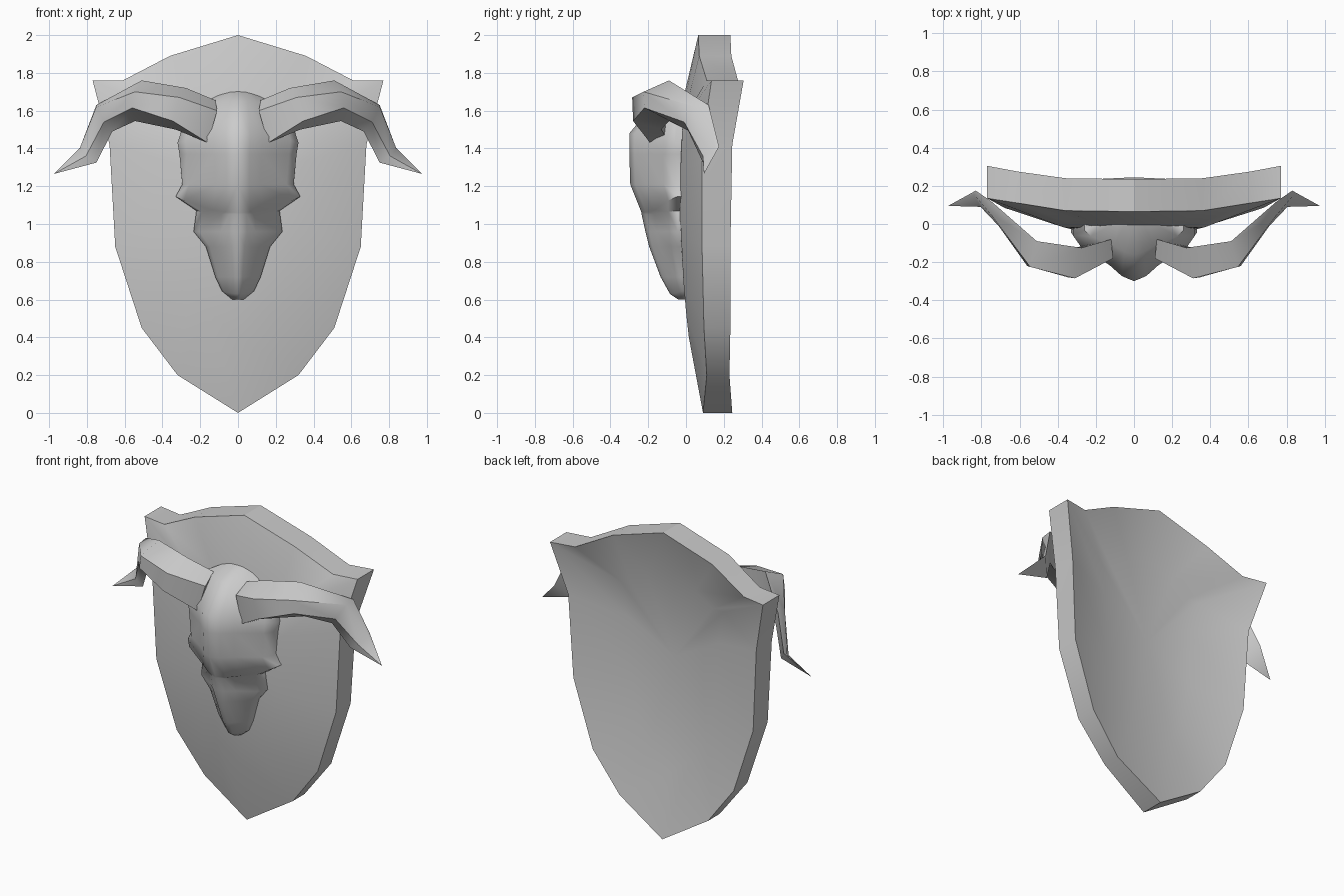
import bpy
import bmesh
import math
from mathutils import Vector

old_cube = bpy.data.objects.get("Cube")
if old_cube:
    bpy.data.objects.remove(old_cube, do_unlink=True)


def make_material(name, colour):
    material = bpy.data.materials.new(name)
    material.use_nodes = True
    material.diffuse_color = colour
    material.node_tree.nodes["Principled BSDF"].inputs["Base Color"].default_value = colour
    return material


grey = make_material("stone grey", (0.6, 0.6, 0.6, 1))


def finish(name, bm, angle, mirrored=False):
    """Turn a bmesh into a shaded object, mirrored across x when asked."""
    bmesh.ops.recalc_face_normals(bm, faces=bm.faces)
    mesh = bpy.data.meshes.new(name)
    bm.to_mesh(mesh)
    bm.free()
    mesh.materials.append(grey)
    obj = bpy.data.objects.new(name, mesh)
    bpy.context.collection.objects.link(obj)
    bpy.ops.object.select_all(action="DESELECT")
    obj.select_set(True)
    bpy.context.view_layer.objects.active = obj
    if mirrored:
        mirror = obj.modifiers.new("mirror", "MIRROR")
        mirror.use_clip = True
        mirror.merge_threshold = 0.001
        bpy.ops.object.modifier_apply(modifier=mirror.name)
    bpy.ops.object.shade_smooth_by_angle(angle=math.radians(angle))


def bridge(bm, first, second, closed=False):
    """Join two equally long rows of vertices with quads."""
    count = len(first)
    for i in range(count if closed else count - 1):
        j = (i + 1) % count
        bm.faces.new((first[i], first[j], second[j], second[i]))


# Shield: outline of the left half from top to bottom, as x, front y, back y, z
half_rim = [(0, .065, .235, 2), (.36, .07, .24, 1.89), (.61, .11, .275, 1.76),
            (.77, .135, .305, 1.76), (.68, .085, .245, 1.42), (.65, .085, .235, .88),
            (.51, .095, .235, .45), (.32, .11, .23, .2), (0, .09, .245, 0)]
rim = half_rim + [(-x, front, back, z) for x, front, back, z in half_rim[-2:0:-1]]
middle_z = 1.15

bm = bmesh.new()
rims = []
for side, centre_y in ((1, -.04), (2, .12)):
    # Each side is a shallow dome: rim, middle ring and centre
    outer = [bm.verts.new((point[0], point[side], point[3])) for point in rim]
    middle = []
    for vert in outer:
        rise = (vert.co.z - middle_z) * .65
        middle.append(bm.verts.new((vert.co.x * .48, centre_y + .01 + .08 * rise ** 2,
                                    middle_z + rise)))
    centre = bm.verts.new((0, centre_y, middle_z))
    bridge(bm, outer, middle, closed=True)
    for i, vert in enumerate(middle):
        bm.faces.new((vert, middle[(i + 1) % len(middle)], centre))
    rims.append(outer)
bridge(bm, *rims, closed=True)
finish("shield", bm, angle=30)

# Head: rows from crown to chin, as height, ridge y, half width, lift at the side
head_rows = [(1.71, .02, .2, -.1), (1.65, -.16, .26, -.04), (1.48, -.3, .32, -.05),
             (1.37, -.3, .31, 0), (1.21, -.295, .295, 0), (1.06, -.235, .33, .085),
             (1.05, -.235, .22, .02), (.96, -.215, .235, 0), (.88, -.195, .17, 0),
             (.72, -.135, .12, 0), (.63, -.085, .085, .015), (.6, -.04, .03, 0)]
# Cross-section: fraction of the width against fraction of the depth
section = [(0, 0), (.2, .09), (.4, .28), (.87, .6), (1, .8), (1, 1)]

bm = bmesh.new()
rows = []
for z, ridge, width, lift in head_rows:
    rows.append([bm.verts.new((width * across, ridge * (1 - depth), z + lift * across ** 2))
                 for across, depth in section])
for upper, lower in zip(rows, rows[1:]):
    bridge(bm, upper, lower)
# Close the crown and the chin against the shield
for row in (rows[0], rows[-1]):
    back = bm.verts.new((0, 0, row[-1].co.z))
    bm.faces.new(row + [back])
finish("head", bm, angle=58, mirrored=True)

# Horns: four rails run along the corners and meet at the tip
rails = {
    "top_back": [(.12, -.08, 1.655), (.275, -.125, 1.72), (.51, -.09, 1.76),
                 (.75, .12, 1.63), (.83, .175, 1.41)],
    "top_front": [(.11, -.18, 1.6), (.31, -.285, 1.67), (.545, -.225, 1.7),
                  (.75, .05, 1.62), (.84, .155, 1.395)],
    "low_front": [(.16, -.19, 1.43), (.345, -.28, 1.545), (.56, -.22, 1.615),
                  (.71, -.01, 1.54), (.805, .09, 1.36)],
    "low_back": [(.16, -.09, 1.43), (.33, -.13, 1.5), (.545, -.09, 1.545),
                 (.665, .02, 1.49), (.75, .09, 1.325)],
}
tip_position = Vector((.975, .095, 1.265))

for name, side in (("left_horn", 1), ("right_horn", -1)):
    bm = bmesh.new()
    rings = [[bm.verts.new((x * side, y, z)) for x, y, z in corners]
             for corners in zip(*rails.values())]
    for first, second in zip(rings, rings[1:]):
        bridge(bm, first, second, closed=True)
    bm.faces.new(rings[0])
    tip = bm.verts.new((tip_position.x * side, tip_position.y, tip_position.z))
    last = rings[-1]
    for i, vert in enumerate(last):
        bm.faces.new((vert, last[(i + 1) % len(last)], tip))
    finish(name, bm, angle=45)
